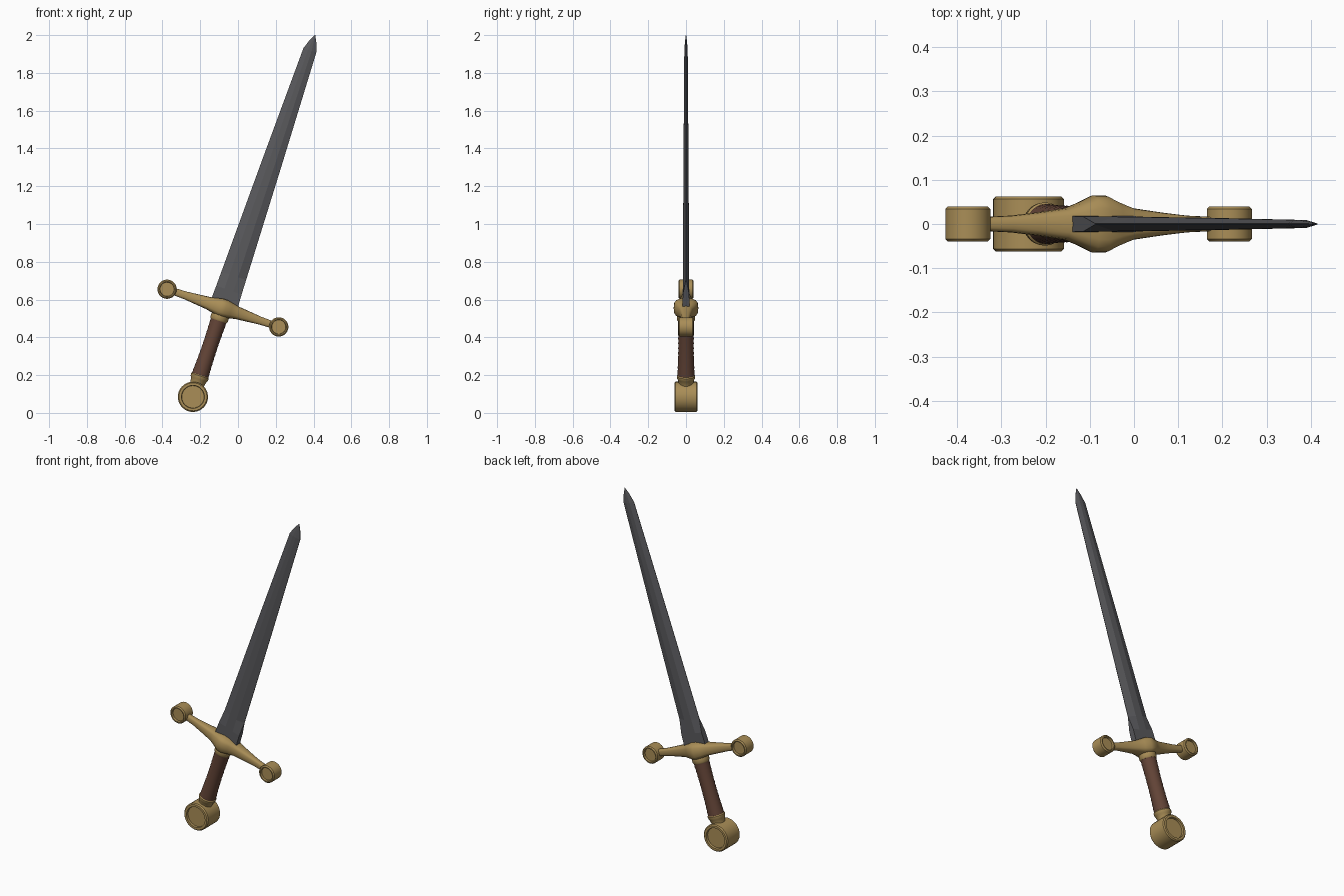
import bpy, math
from mathutils import Matrix, Vector

if "Cube" in bpy.data.objects:
    bpy.data.objects.remove(bpy.data.objects["Cube"])

# Local frame: x across, y depth, z along the blade, origin at the guard centre
TILT = Matrix.Translation((-0.08, 0, 0.555)) @ Matrix.Rotation(math.radians(18.65), 4, 'Y')


def material(name, rgb):
    m = bpy.data.materials.new(name)
    m.diffuse_color = (*rgb, 1)
    m.use_nodes = True
    m.node_tree.nodes["Principled BSDF"].inputs["Base Color"].default_value = m.diffuse_color
    return m


GOLD = material("aged gold", (0.40, 0.27, 0.095))
STEEL = material("dark steel", (0.10, 0.10, 0.108))
LEATHER = material("brown leather", (0.125, 0.058, 0.038))


def loft(name, rings, mat, angle=30):
    """Skin a list of equal-length point rings, capped at both ends."""
    n = len(rings[0])
    verts = [TILT @ Vector(p) for r in rings for p in r]
    faces = [(i * n + j, i * n + (j + 1) % n, (i + 1) * n + (j + 1) % n, (i + 1) * n + j)
             for i in range(len(rings) - 1) for j in range(n)]
    faces += [tuple(reversed(range(n))), tuple(range(len(verts) - n, len(verts)))]
    me = bpy.data.meshes.new(name)
    me.from_pydata(verts, [], faces)
    me.materials.append(mat)
    ob = bpy.data.objects.new(name, me)
    bpy.context.collection.objects.link(ob)
    bpy.ops.object.select_all(action='DESELECT')
    ob.select_set(True)
    bpy.context.view_layer.objects.active = ob
    # consistent outward normals
    bpy.ops.object.mode_set(mode='EDIT')
    bpy.ops.mesh.select_all(action='SELECT')
    bpy.ops.mesh.normals_make_consistent(inside=False)
    bpy.ops.object.mode_set(mode='OBJECT')
    bpy.ops.object.shade_smooth_by_angle(angle=math.radians(angle))
    return ob


def circle(r, n):
    return [(r * math.cos(2 * math.pi * k / n), r * math.sin(2 * math.pi * k / n)) for k in range(n)]


def turned(name, profile, mat, n=24):
    """Round part along the sword axis from (height, radius) pairs."""
    return loft(name, [[(a, b, z) for a, b in circle(r, n)] for z, r in profile], mat)


def drum(name, x, z, r, depth, inner):
    """Drum facing front and back, with a recessed disc on each face."""
    c = 0.006
    half = [(depth - 0.012, inner), (depth, inner + 0.002), (depth, r - c), (depth - c, r)]
    prof = [(-y, q) for y, q in half] + [(y, q) for y, q in reversed(half)]
    loft(name, [[(x + a, y, z + b) for a, b in circle(q, 32)] for y, q in prof], GOLD)


# Blade: blunt rectangular base, then bevelled to sharp edges
def blade_ring(z, w, flat, t, e):
    return [(w, -e, z), (w, e, z), (flat, t, z), (-flat, t, z),
            (-w, e, z), (-w, -e, z), (-flat, -t, z), (flat, -t, z)]


loft("blade", [blade_ring(*s) for s in (
    (0.0, 0.075, 0.026, 0.018, 0.018),
    (0.10, 0.071, 0.025, 0.017, 0.017),
    (0.18, 0.069, 0.024, 0.0165, 0.001),
    (0.80, 0.054, 0.018, 0.0135, 0.001),
    (1.44, 0.036, 0.010, 0.009, 0.001),
    (1.49, 0.019, 0.004, 0.005, 0.0008),
    (1.526, 0.001, 0.0005, 0.0008, 0.0004))], STEEL, 4)


# Crossguard: rounded section swelling at the middle
def guard_ring(x, hy, hz):
    pts = []
    for a, b in circle(1, 16):
        pts.append((x, hy * math.copysign(abs(a) ** 0.65, a), hz * math.copysign(abs(b) ** 0.65, b)))
    return pts


arm = [(0.014, 0.065, 0.049), (0.045, 0.050, 0.042), (0.08, 0.036, 0.034),
       (0.15, 0.026, 0.027), (0.21, 0.019, 0.021), (0.275, 0.016, 0.019)]
loft("crossguard", [guard_ring(-x, y, z) for x, y, z in reversed(arm)]
     + [guard_ring(x, y, z) for x, y, z in arm], GOLD)

# Drums at both ends of the guard, and the pommel
for side, label in ((-1, "left"), (1, "right")):
    drum("guard_end_" + label, side * 0.312, 0, 0.051, 0.040, 0.037)
drum("pommel", 0, -0.496, 0.080, 0.062, 0.059)

# Grip: slightly waisted, with shallow wrap ridges
wraps = 12
grip = []
for k in range(wraps * 2 + 1):
    f = k / (wraps * 2)
    waist = 0.0445 - 0.004 * math.sin(math.pi * f) + 0.002 * f
    grip.append((-0.065 - 0.318 * f, waist - (0.0015 if k % 2 else 0)))
turned("grip", grip, LEATHER)

# Collars above and below the grip
turned("upper_collar", [(-0.03, 0.045), (-0.045, 0.048), (-0.064, 0.048), (-0.071, 0.044)], GOLD)
turned("lower_collar", [(-0.374, 0.045), (-0.379, 0.049), (-0.392, 0.048), (-0.398, 0.044),
                        (-0.43, 0.036), (-0.46, 0.038)], GOLD)
